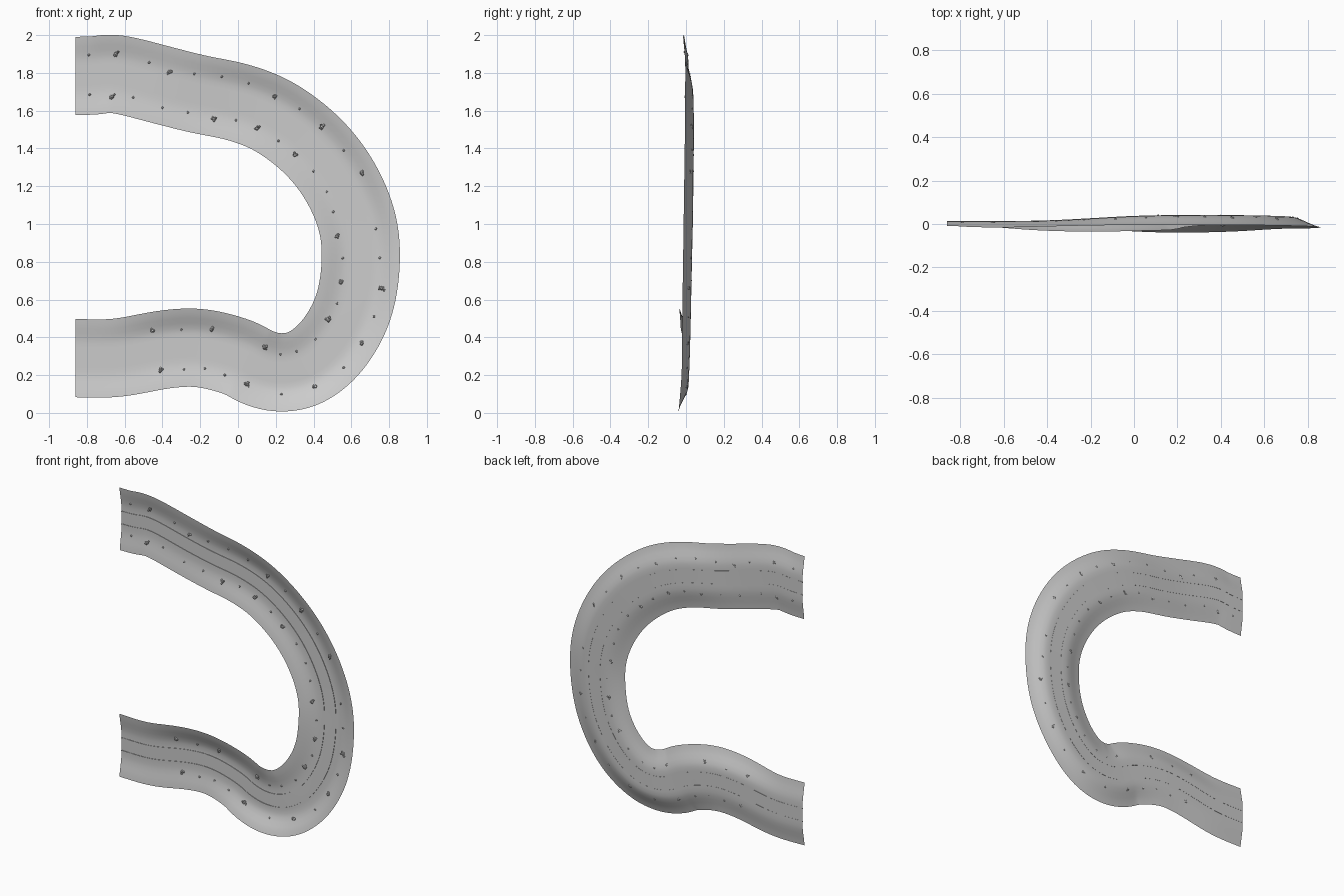
import bpy, bmesh, random
from mathutils import Vector

if "Cube" in bpy.data.objects:
    bpy.data.objects.remove(bpy.data.objects["Cube"])

random.seed(4)
HALF = 0.207   # half width of the whole strip

# Centre line stations: x, z, floor depth, outer edge depth, inner edge depth
STATIONS = [
    (-.86, .29, .012, -.008, -.008), (-.64, .29, .012, -.008, -.012),
    (-.40, .335, .012, -.010, -.030), (-.20, .345, .012, -.010, -.035),
    (.00, .295, .010, -.025, -.030), (.10, .242, .010, -.035, -.025),
    (.22, .213, .012, -.040, -.015), (.36, .240, .015, -.035, -.010),
    (.50, .355, .020, -.022, -.005), (.61, .55, .025, -.020, .000),
    (.650, .78, .030, -.016, .000), (.635, 1.0, .035, -.012, .005),
    (.545, 1.22, .038, -.008, .008), (.40, 1.41, .040, -.005, .010),
    (.20, 1.565, .040, -.004, .010), (.00, 1.645, .036, -.004, .008),
    (-.20, 1.685, .025, -.006, .004), (-.40, 1.735, .015, -.010, -.002),
    (-.64, 1.795, .012, -.016, -.005), (-.76, 1.786, .012, -.012, -.005),
    (-.86, 1.784, .012, -.008, -.005)]


def sample(points, steps=8):
    """Catmull-Rom through the stations, then a light smoothing."""
    pts = [Vector(p) for p in points]
    pts = [2 * pts[0] - pts[1]] + pts + [2 * pts[-1] - pts[-2]]
    out = []
    for i in range(1, len(pts) - 2):
        a, b, c, d = pts[i - 1:i + 3]
        for s in range(steps):
            t = s / steps
            out.append(0.5 * (2 * b + (c - a) * t + (2 * a - 5 * b + 4 * c - d) * t * t
                              + (3 * b - a - 3 * c + d) * t ** 3))
    out.append(pts[-2])
    for _ in range(8):
        out = [out[0]] + [(out[i - 1] + 2 * out[i] + out[i + 1]) / 4
                          for i in range(1, len(out) - 1)] + [out[-1]]
    return out


PATH = sample(STATIONS)
SIDES = []     # unit vector towards the outer edge, as (x, z)
for i in range(len(PATH)):
    d = PATH[min(i + 1, len(PATH) - 1)] - PATH[max(i - 1, 0)]
    if i in (0, len(PATH) - 1):
        d = Vector((1 if i == 0 else -1, 0))
    SIDES.append(Vector((d[1], -d[0])).normalized())


def surface(i, off):
    """Point on the valley at station i, offset sideways (outer is positive)."""
    p, n = PATH[i], SIDES[i]
    u = max(0, (abs(off) / HALF - 0.4) / 0.6)
    edge = p[3] if off > 0 else p[4]
    y = p[2] + (edge - p[2]) * (0.5 * u + 0.5 * u * u * (3 - 2 * u))
    return Vector((p[0] + n[0] * off, y, p[1] + n[1] * off))


def sweep(name, profile, closed=False):
    """Sweep a cross-section of (offset, lift) pairs along the path."""
    bm = bmesh.new()
    rows = [[bm.verts.new(surface(i, o) - Vector((0, l, 0))) for o, l in profile]
            for i in range(len(PATH))]
    n = len(profile)
    for r, q in zip(rows, rows[1:]):
        for j in range(n if closed else n - 1):
            k = (j + 1) % n
            bm.faces.new((r[j], q[j], q[k], r[k]))
    if closed:
        bm.faces.new(rows[0])
        bm.faces.new(rows[-1])
        bmesh.ops.recalc_face_normals(bm, faces=bm.faces[:])
    return finish(name, bm)


def finish(name, bm):
    me = bpy.data.meshes.new(name)
    bm.to_mesh(me)
    bm.free()
    ob = bpy.data.objects.new(name, me)
    bpy.context.collection.objects.link(ob)
    bpy.ops.object.select_all(action='DESELECT')
    ob.select_set(True)
    bpy.context.view_layer.objects.active = ob
    return ob


# Valley floor with raised banks, its front facing -y
sweep("valley_ground", [(HALF * (1 - j / 8), 0) for j in range(17)])
bpy.ops.object.shade_smooth_by_angle(angle=0.7)

# Two thin kerbs along the road
for name, c in (("outer_kerb", .042), ("inner_kerb", -.042)):
    sweep(name, [(c - .003, -.001), (c + .003, -.001), (c + .003, .003), (c - .003, .003)], True)

# Rocks beside the road: large clumps and single stones (x, z)
LARGE = [(-.645, 1.90), (-.365, 1.805), (.195, 1.675), (.445, 1.515), (.655, 1.27),
         (.76, .66), (.655, .365), (.41, .14), (.05, .15), (-.41, .23), (-.665, 1.675),
         (-.125, 1.555), (.10, 1.505), (.30, 1.365), (.525, .935), (.545, .69),
         (.475, .495), (.14, .345), (-.14, .44), (-.45, .435)]
SMALL = [(-.79, 1.895), (-.47, 1.855), (-.23, 1.795), (-.085, 1.78), (.055, 1.745),
         (.325, 1.61), (.56, 1.39), (.73, .975), (.75, .82), (.72, .51), (.56, .24),
         (.23, .10), (-.07, .20), (-.175, .235), (-.285, .23), (-.785, 1.685),
         (-.555, 1.67), (-.40, 1.615), (-.265, 1.59), (-.01, 1.55), (.215, 1.44),
         (.40, 1.28), (.47, 1.17), (.505, 1.065), (.555, .82), (.525, .58),
         (.41, .39), (.31, .325), (.225, .31), (-.30, .44)]


def ground(x, z):
    q = Vector((x, z))
    i = min(range(len(PATH)), key=lambda k: (PATH[k].xy - q).length if len(PATH[k]) < 4
            else (Vector(PATH[k][:2]) - q).length)
    return surface(i, (q - Vector(PATH[i][:2])).dot(SIDES[i]))


def stone(bm, x, z, r, lift=0):
    p = ground(x, z)
    vs = bmesh.ops.create_icosphere(bm, subdivisions=1, radius=r)["verts"]
    for v in vs:
        v.co = v.co * random.uniform(.8, 1.15) + Vector((x, p.y - lift, z))


rocks = bmesh.new()
for x, z in LARGE:
    stone(rocks, x, z, .011, .006)
    for _ in range(5):
        stone(rocks, x + random.uniform(-.013, .013), z + random.uniform(-.012, .012),
              random.uniform(.005, .008), random.uniform(.002, .012))
finish("rock_clumps", rocks)

stones = bmesh.new()
for x, z in SMALL:
    stone(stones, x, z, .007, .003)
finish("small_stones", stones)
